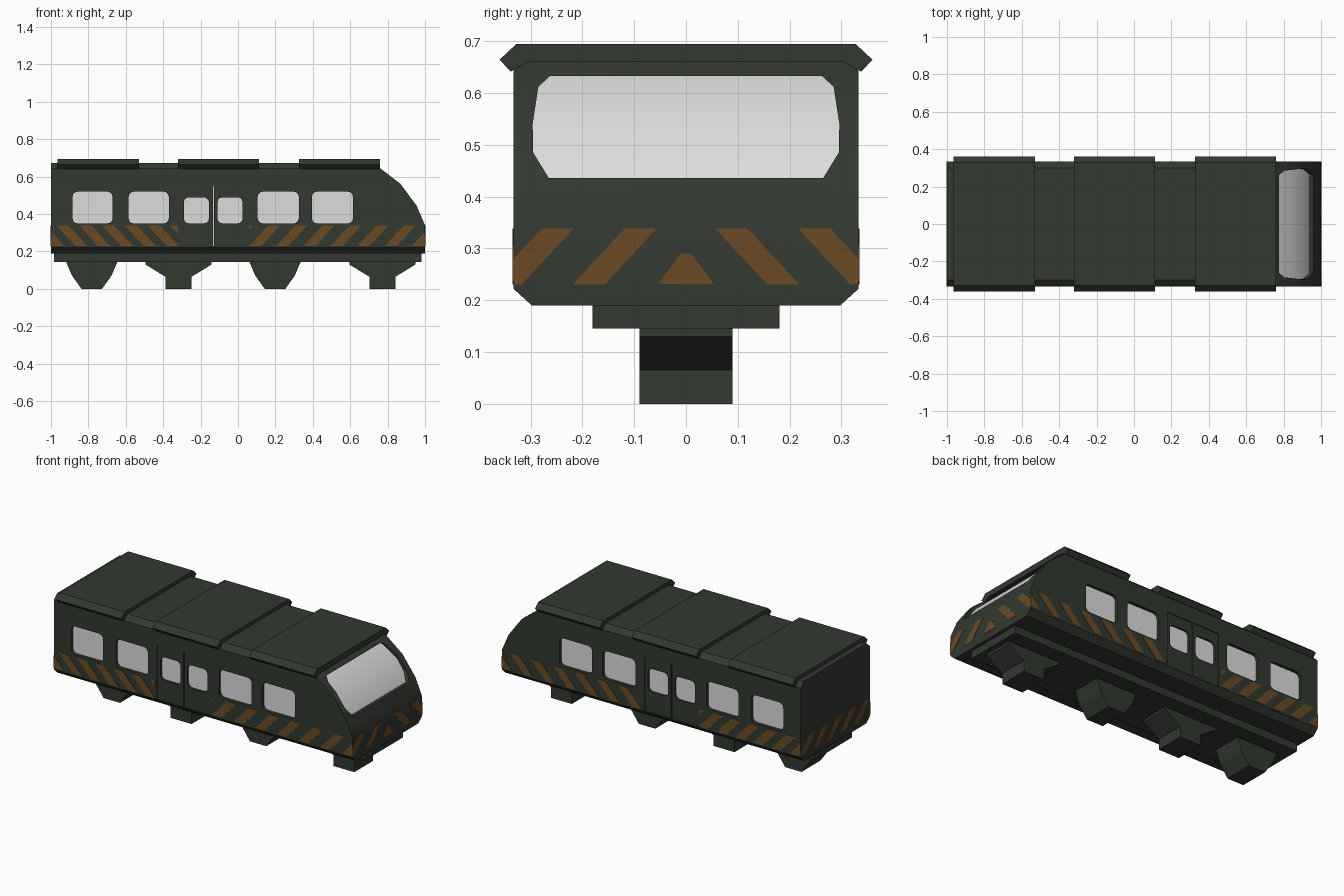
import bpy, bmesh, math
from mathutils import Vector

if "Cube" in bpy.data.objects:
    bpy.data.objects.remove(bpy.data.objects["Cube"])


def material(name, rgb):
    m = bpy.data.materials.new(name)
    m.diffuse_color = (*rgb, 1)
    m.use_nodes = True
    m.node_tree.nodes["Principled BSDF"].inputs["Base Color"].default_value = m.diffuse_color
    return m


GREEN = material("dark green paint", (0.032, 0.040, 0.030))
ORANGE = material("burnt orange stripe", (0.145, 0.068, 0.018))
GLASS = material("pale grey glass", (0.72, 0.72, 0.72))


def prism(name, pts, axis, a, b, mat=None):
    """Extrude a 2D outline along x (points are y,z) or y (points are x,z)."""
    bm = bmesh.new()

    def ring(d):
        return [bm.verts.new((d, u, v) if axis == 'x' else (u, d, v)) for u, v in pts]
    r0, r1 = ring(a), ring(b)
    n = len(pts)
    bm.faces.new(r0)
    bm.faces.new(r1)
    for i in range(n):
        bm.faces.new((r0[i], r0[(i + 1) % n], r1[(i + 1) % n], r1[i]))
    bmesh.ops.recalc_face_normals(bm, faces=bm.faces)
    me = bpy.data.meshes.new(name)
    bm.to_mesh(me)
    bm.free()
    ob = bpy.data.objects.new(name, me)
    bpy.context.collection.objects.link(ob)
    if mat:
        me.materials.append(mat)
    return ob


def boolean(ob, cutter, op):
    mod = ob.modifiers.new("cut", 'BOOLEAN')
    mod.operation, mod.object, mod.solver = op, cutter, 'EXACT'
    bpy.context.view_layer.objects.active = ob
    bpy.ops.object.modifier_apply(modifier=mod.name)
    bpy.data.objects.remove(cutter)


def inset(pts, t):
    """Shrink a convex counter-clockwise outline by t."""
    out = []
    for i, p in enumerate(pts):
        p, a, b = Vector(p), Vector(pts[i - 1]), Vector(pts[(i + 1) % len(pts)])
        e1, e2 = (p - a).normalized(), (b - p).normalized()
        n1, n2 = Vector((e1.y, -e1.x)), Vector((e2.y, -e2.x))
        out.append(tuple(p - (n1 + n2) * (t / (1 + n1.dot(n2)))))
    return out


def rounded(x0, x1, z0, z1, r=0.028, seg=3):
    pts = []
    for cx, cz, start in ((x1 - r, z0 + r, -90), (x1 - r, z1 - r, 0),
                          (x0 + r, z1 - r, 90), (x0 + r, z0 + r, 180)):
        for k in range(seg + 1):
            t = math.radians(start + 90 * k / seg)
            pts.append((cx + r * math.cos(t), cz + r * math.sin(t)))
    return pts


def clip(pts, lo, hi):
    """Keep the part of an outline with lo <= u <= hi."""
    for bound, s in ((lo, 1), (hi, -1)):
        out = []
        for i, q in enumerate(pts):
            p = pts[i - 1]
            dp, dq = s * (p[0] - bound), s * (q[0] - bound)
            if dp * dq < 0:
                out.append((bound, p[1] + (q[1] - p[1]) * dp / (dp - dq)))
            if dq >= 0:
                out.append(q)
        pts = out
    return pts


SIDE = [(-1, 0.19), (1, 0.19), (1, 0.34), (0.955, 0.445), (0.868, 0.562),
        (0.76, 0.645), (0.715, 0.672), (-1, 0.672)]
SECTION = [(-0.298, 0.19), (0.298, 0.19), (0.333, 0.222), (0.333, 0.643),
           (0.30, 0.672), (-0.30, 0.672), (-0.333, 0.643), (-0.333, 0.222)]


def carriage(name, t, mat):
    ob = prism(name, inset(SIDE, t), 'y', -0.5, 0.5, mat)
    boolean(ob, prism("section_helper", inset(SECTION, t), 'x', -1.5, 1.5), 'INTERSECT')
    return ob


# Body shell with a pale glass core showing through the openings
body = carriage("carriage_body", 0, GREEN)
core = carriage("window_glass", 0.018, GLASS)

windows = [(-0.885, -0.67, 0.52), (-0.585, -0.37, 0.52), (0.105, 0.325, 0.52),
           (0.395, 0.615, 0.52), (-0.29, -0.155, 0.49), (-0.11, 0.025, 0.49)]
for s in (-1, 1):
    # Shallow door recess, door gap, then window openings
    door = [(-0.31, 0.225), (0.045, 0.225), (0.045, 0.552), (-0.31, 0.552)]
    boolean(body, prism("door_cutter", door, 'y', s * 0.327, s * 0.4), 'DIFFERENCE')
    gap = [(-0.135, 0.23), (-0.129, 0.23), (-0.129, 0.548), (-0.135, 0.548)]
    boolean(body, prism("gap_cutter", gap, 'y', s * 0.28, s * 0.4), 'DIFFERENCE')
    for x0, x1, z1 in windows:
        cut = prism("window_cutter", rounded(x0, x1, 0.35, z1), 'y', s * 0.28, s * 0.4)
        boolean(body, cut, 'DIFFERENCE')

# Windshield opening
half = [(0.265, 0.436), (0.295, 0.485), (0.296, 0.54), (0.285, 0.612), (0.262, 0.633)]
shield = half + [(-y, z) for y, z in reversed(half)]
boolean(body, prism("windshield_cutter", shield, 'x', 0.70, 1.2), 'DIFFERENCE')

# Roof panels with drooping edges
edge = [(0.305, 0.660), (0.338, 0.641), (0.36, 0.664), (0.328, 0.694)]
panel = edge + [(-y, z) for y, z in reversed(edge)]
for i, (x0, x1) in enumerate(((-0.965, -0.53), (-0.32, 0.112), (0.325, 0.76))):
    prism(f"roof_panel_{i + 1}", panel, 'x', x0, x1, GREEN)

# Underframe beam and feet
prism("underframe", [(-0.18, 0.145), (0.18, 0.145), (0.18, 0.192), (-0.18, 0.192)],
      'x', -0.985, 0.98, GREEN)
taper = [(0.055, 0), (0.105, 0.07), (0.138, 0.147)]
bracket = [(0.07, 0), (0.07, 0.065), (0.176, 0.13), (0.176, 0.147)]
for i, (cx, h) in enumerate(((-0.782, taper), (-0.318, bracket),
                             (0.198, taper), (0.772, bracket))):
    foot = [(cx + x, z) for x, z in h] + [(cx - x, z) for x, z in reversed(h)]
    prism(f"foot_{i + 1}", foot, 'y', -0.09, 0.09, GREEN)


# Slanted warning stripes, as thin plates
def stripe(name, u, lean, lo, hi, axis, a, b, w=0.064):
    pts = clip([(u, 0.23), (u + w, 0.23), (u + w + lean, 0.338), (u + lean, 0.338)], lo, hi)
    if len(pts) > 2:
        prism(name, pts, axis, a, b, ORANGE)


for s in (-1, 1):
    for k in range(-1, 6):
        stripe("rear_side_stripe", -0.87 + 0.122 * k, -0.1, -1, -0.32,
               'y', s * 0.331, s * 0.335)
    for k in range(-1, 7):
        stripe("nose_side_stripe", 0.06 + 0.145 * k, 0.1, 0.06, 1,
               'y', s * 0.331, s * 0.335)
    for u in (0.157, 0.317):
        stripe("nose_stripe", s * u - (0.062 if s < 0 else 0), -s * 0.1,
               -0.333, 0.333, 'x', 0.998, 1.002, 0.062)
prism("nose_stripe_centre", [(-0.054, 0.231), (0.054, 0.231), (0.01, 0.29), (-0.01, 0.29)],
      'x', 0.998, 1.002, ORANGE)
for k in range(6):
    stripe("tail_stripe", -0.36 + 0.13 * k, -0.1, -0.333, 0.333, 'x', -1.002, -0.998)

# Smooth only the curved nose and rounded window rims
for ob in (body, core):
    bpy.ops.object.select_all(action='DESELECT')
    ob.select_set(True)
    bpy.context.view_layer.objects.active = ob
    bpy.ops.object.shade_smooth_by_angle(angle=math.radians(25))
